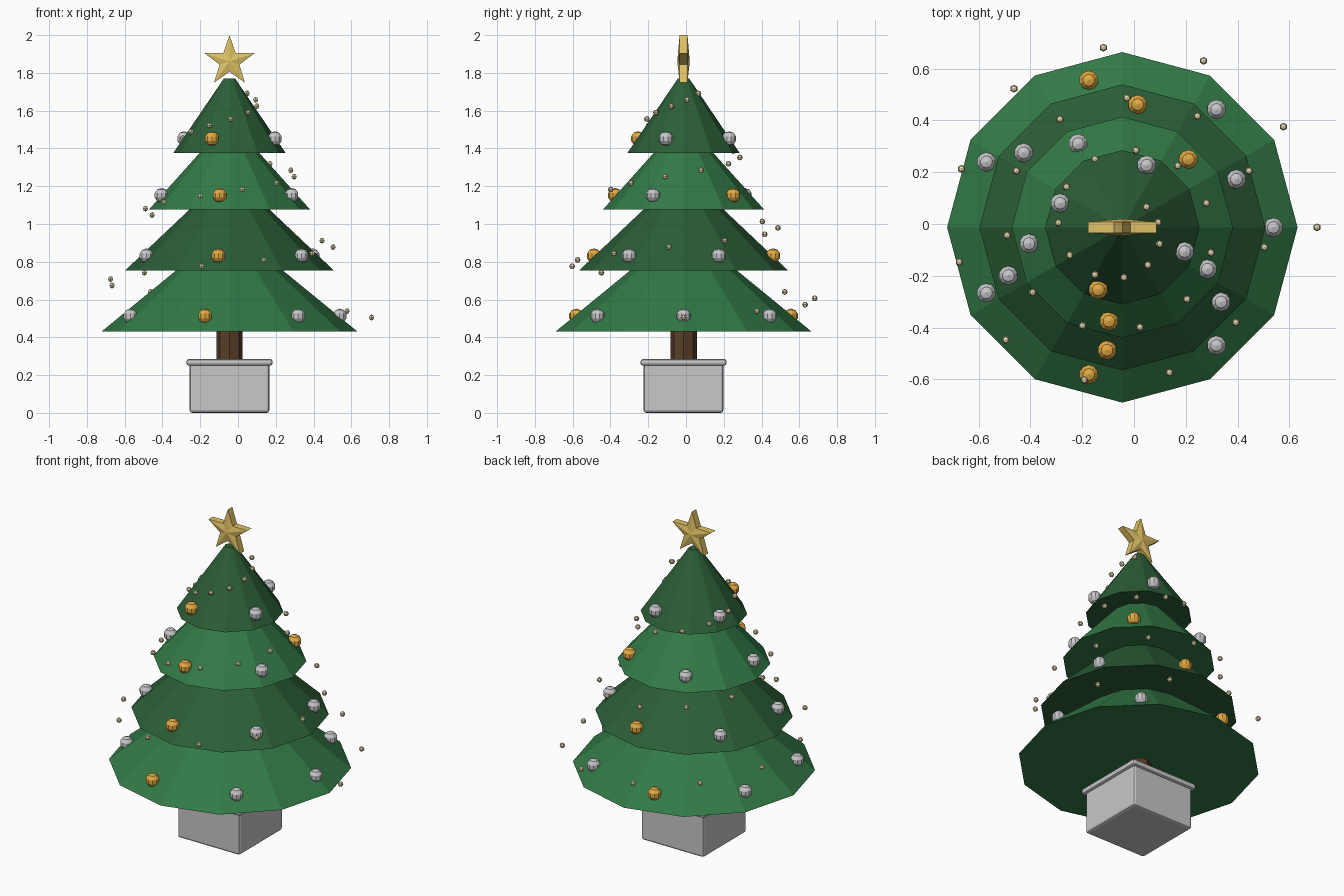
import bpy
import bmesh
from math import sin, cos, pi, radians, atan2
from mathutils import Matrix, Vector

if "Cube" in bpy.data.objects:
    bpy.data.objects.remove(bpy.data.objects["Cube"], do_unlink=True)

CENTRE = Vector((-0.045, -0.013, 0))


def material(name, r, g, b):
    m = bpy.data.materials.new(name)
    m.use_nodes = True
    m.diffuse_color = (r, g, b, 1)
    m.node_tree.nodes["Principled BSDF"].inputs["Base Color"].default_value = (r, g, b, 1)
    return m


LIGHT_GREEN = material("light green", 0.032, 0.195, 0.062)
DARK_GREEN = material("dark green", 0.024, 0.113, 0.038)
BROWN = material("bark brown", 0.10, 0.047, 0.021)
GREY = material("pot grey", 0.58, 0.58, 0.58)
STAR_GOLD = material("star gold", 0.74, 0.54, 0.13)
GOLD = material("bauble gold", 0.77, 0.40, 0.055)
SILVER = material("bauble silver", 0.57, 0.57, 0.59)
BEAD = material("bead warm white", 0.88, 0.76, 0.47)


def finish(name, bm, mat):
    bmesh.ops.recalc_face_normals(bm, faces=bm.faces[:])
    mesh = bpy.data.meshes.new(name)
    bm.to_mesh(mesh)
    bm.free()
    mesh.materials.append(mat)
    ob = bpy.data.objects.new(name, mesh)
    ob.location = CENTRE
    bpy.context.collection.objects.link(ob)
    return ob


def frustum(name, sides, r1, r2, z1, z2, mat):
    bm = bmesh.new()
    bmesh.ops.create_cone(bm, cap_ends=True, segments=sides, radius1=r1, radius2=r2,
                          depth=z2 - z1, matrix=Matrix.Translation((0, 0, (z1 + z2) / 2)))
    # Put corners on the x and y axes
    corner = max(bm.verts, key=lambda v: v.co.x).co
    bmesh.ops.rotate(bm, verts=bm.verts[:], matrix=Matrix.Rotation(-atan2(corner.y, corner.x), 3, 'Z'))
    return finish(name, bm, mat)


def rounded_box(name, half, z1, z2, bevel, mat):
    bm = bmesh.new()
    bmesh.ops.create_cube(bm, size=1)
    bmesh.ops.scale(bm, verts=bm.verts[:], vec=(2 * half, 2 * half, z2 - z1))
    bmesh.ops.translate(bm, verts=bm.verts[:], vec=(0, 0, (z1 + z2) / 2))
    ob = finish(name, bm, mat)
    mod = ob.modifiers.new("rounded edges", 'BEVEL')
    mod.width = bevel
    mod.segments = 2
    return ob


# Pot and trunk
rounded_box("pot", 0.211, 0.0, 0.265, 0.014, GREY)
rounded_box("pot_rim", 0.228, 0.25, 0.285, 0.013, GREY)
frustum("trunk", 8, 0.07, 0.07, 0.27, 0.5, BROWN)

# Foliage tiers: base radius, top radius, base height, top height
tiers = [(0.677, 0.068, 0.431, 0.93), (0.552, 0.055, 0.755, 1.225),
         (0.427, 0.042, 1.076, 1.506), (0.298, 0.03, 1.375, 1.77)]
for i, (r1, r2, z1, z2) in enumerate(tiers):
    frustum(f"foliage_tier_{i + 1}", 12, r1, r2, z1, z2, DARK_GREEN if i % 2 else LIGHT_GREEN)

# Baubles: one ring on each tier, fewer towards the top
rings = [(0.583, 0.513), (0.478, 0.832), (0.366, 1.152), (0.258, 1.452)]
for t, (radius, z) in enumerate(rings):
    count = 7 - t
    for i in range(count):
        a = 0.4 * t + 2 * pi * i / count
        bm = bmesh.new()
        bmesh.ops.create_uvsphere(bm, u_segments=10, v_segments=5, radius=0.039)
        ob = finish(f"bauble_{t + 1}_{i + 1}", bm, GOLD if (i + t) % 3 == 2 else SILVER)
        ob.location += Vector((radius * cos(a), radius * sin(a), z))

# Beads spiralling up the tree
bm = bmesh.new()
for i in range(36):
    a, r = radians(32 * i), 0.752 - 0.018 * i
    place = Matrix.Translation((r * cos(a), r * sin(a), 0.505 + 0.0339 * i))
    bmesh.ops.create_uvsphere(bm, u_segments=6, v_segments=4, radius=0.0155, matrix=place)
finish("bead_spiral", bm, BEAD)

# Faceted star with a raised middle on both sides
bm = bmesh.new()
outline = []
for k in range(10):
    a, r = pi / 2 + k * pi / 5, 0.055 if k % 2 else 0.139
    outline.append((r * cos(a), 1.861 + r * sin(a)))
front, back = [[bm.verts.new((x, y, z)) for x, z in outline] for y in (-0.021, 0.021)]
peaks = [bm.verts.new((0, y, 1.861)) for y in (-0.033, 0.033)]
for k in range(10):
    n = (k + 1) % 10
    bm.faces.new((front[k], front[n], peaks[0]))
    bm.faces.new((back[n], back[k], peaks[1]))
    bm.faces.new((front[k], back[k], back[n], front[n]))
finish("star", bm, STAR_GOLD)
